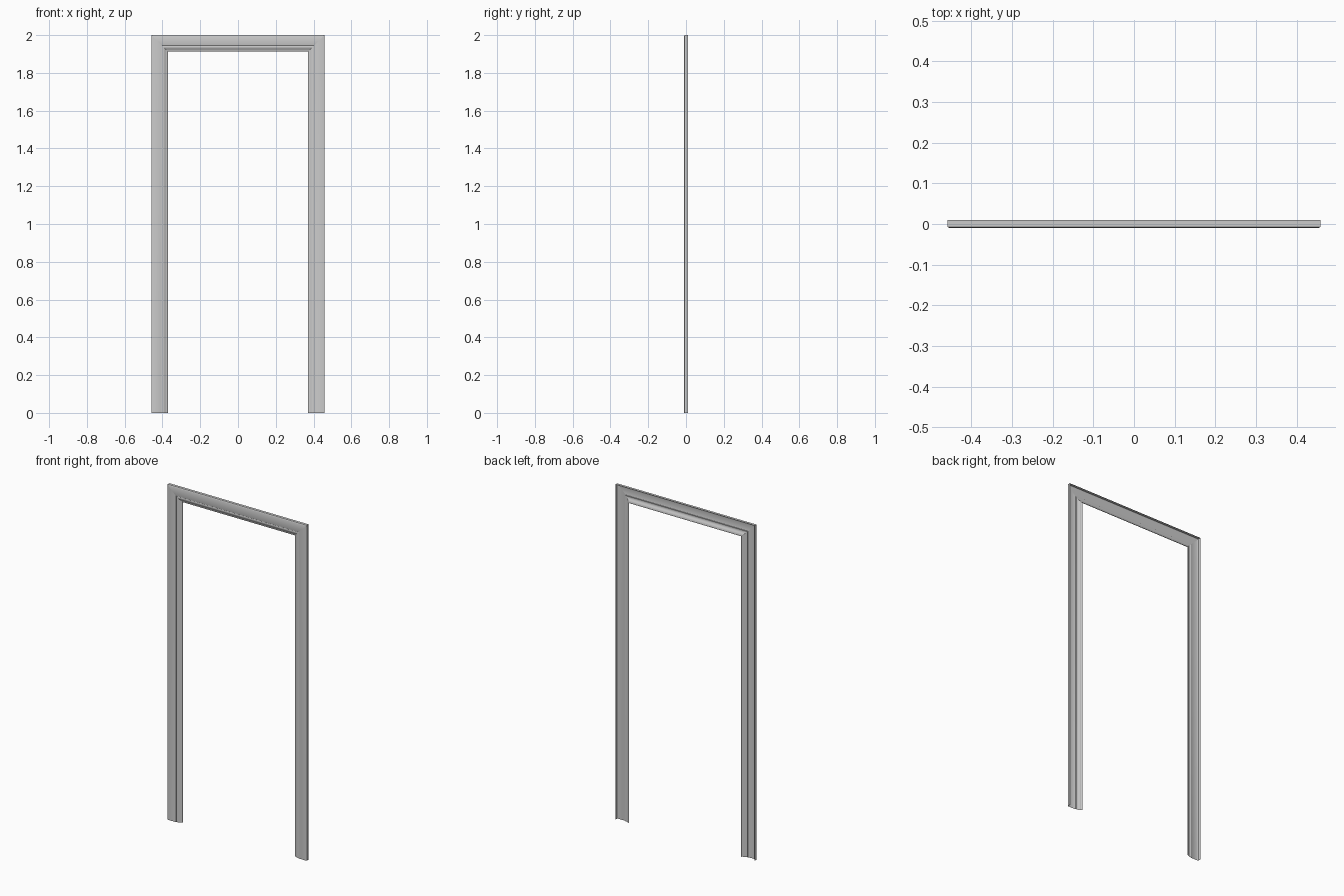
import bpy, bmesh, math

if "Cube" in bpy.data.objects:
    bpy.data.objects.remove(bpy.data.objects["Cube"])

HALF_W, HEIGHT = 0.459, 2.0

# Casing cross-section: (distance in from the outer edge, y); hollow behind
PROFILE = [
    (0.000, 0.0095), (0.000, -0.0070), (0.002, -0.0088), (0.005, -0.0095),
    (0.053, -0.0090), (0.0545, -0.0080), (0.055, -0.0045), (0.058, -0.0055),
    (0.062, -0.0058), (0.066, -0.0050), (0.070, -0.0032), (0.074, -0.0006),
    (0.078, 0.0016), (0.082, 0.0026), (0.085, 0.0032), (0.087, 0.0045),
    (0.088, 0.0065), (0.088, 0.0095),
]


def casing(name, start, end):
    """Skin the moulding profile between two end sections."""
    bm = bmesh.new()
    rows = [[bm.verts.new(section(d, y)) for d, y in PROFILE]
            for section in (start, end)]
    a, b = rows
    for j in range(len(PROFILE) - 1):
        bm.faces.new((a[j], a[j + 1], b[j + 1], b[j]))
    mesh = bpy.data.meshes.new(name)
    bm.to_mesh(mesh)
    bm.free()
    obj = bpy.data.objects.new(name, mesh)
    bpy.context.collection.objects.link(obj)
    bpy.ops.object.select_all(action='DESELECT')
    obj.select_set(True)
    bpy.context.view_layer.objects.active = obj
    bpy.ops.object.shade_smooth_by_angle(angle=math.radians(35))
    return obj


# End sections: square feet and mitred top corners
def foot_left(d, y):
    return (-HALF_W + d, y, 0)


def corner_left(d, y):
    return (-HALF_W + d, y, HEIGHT - d)


def corner_right(d, y):
    return (HALF_W - d, y, HEIGHT - d)


def foot_right(d, y):
    return (HALF_W - d, y, 0)


# Two side casings and the head casing
casing("left_casing", foot_left, corner_left)
casing("head_casing", corner_left, corner_right)
casing("right_casing", corner_right, foot_right)
